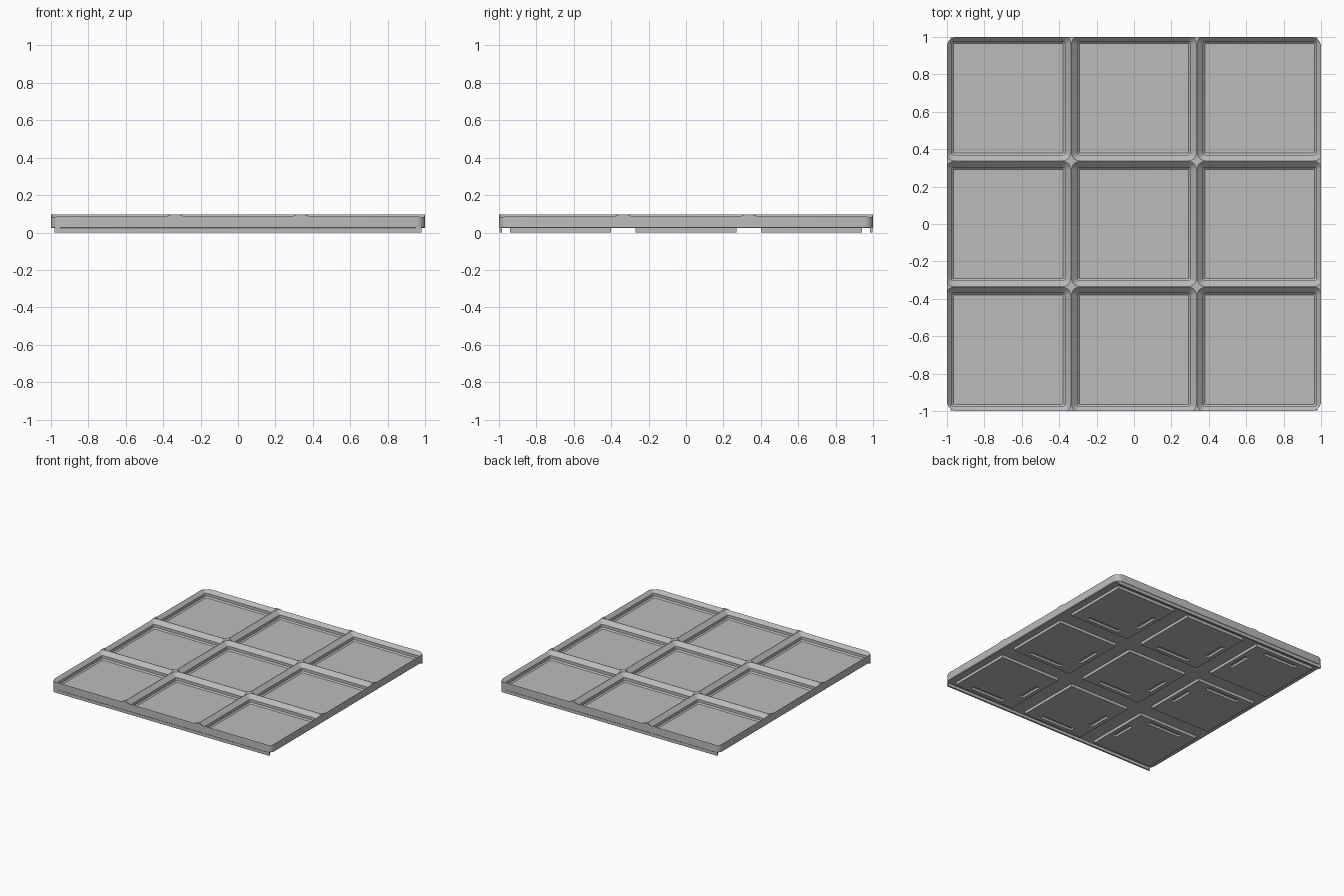
import bpy, bmesh, math

if "Cube" in bpy.data.objects:
    bpy.data.objects.remove(bpy.data.objects["Cube"], do_unlink=True)

PITCH = 0.672                 # spacing of the cells
TOP, BASE, FLOOR = 0.095, 0.023, 0.03
CELLS = [(i * PITCH, j * PITCH) for i in (-1, 0, 1) for j in (-1, 0, 1)]

grey = bpy.data.materials.new("plain grey")
grey.use_nodes = True
grey.diffuse_color = (0.5, 0.5, 0.5, 1)
grey.node_tree.nodes["Principled BSDF"].inputs["Base Color"].default_value = (0.5, 0.5, 0.5, 1)


def finish(name, bm):
    bmesh.ops.recalc_face_normals(bm, faces=bm.faces)
    mesh = bpy.data.meshes.new(name)
    bm.to_mesh(mesh)
    bm.free()
    mesh.materials.append(grey)
    obj = bpy.data.objects.new(name, mesh)
    bpy.context.collection.objects.link(obj)
    return obj


def ring(bm, cx, cy, half, radius, z, seg=5):
    """Rounded square loop of vertices."""
    verts = []
    for corner in range(4):
        mid = math.radians(45 + 90 * corner)
        ox = math.copysign(half - radius, math.cos(mid))
        oy = math.copysign(half - radius, math.sin(mid))
        for k in range(seg + 1):
            a = math.radians(90 * corner + 90 * k / seg)
            verts.append(bm.verts.new((cx + ox + radius * math.cos(a),
                                       cy + oy + radius * math.sin(a), z)))
    return verts


def loft(bm, cx, cy, levels):
    """Closed solid through (half size, corner radius, height) levels."""
    rings = [ring(bm, cx, cy, *level) for level in levels]
    n = len(rings[0])
    for low, high in zip(rings, rings[1:]):
        for k in range(n):
            bm.faces.new((low[k], low[(k + 1) % n], high[(k + 1) % n], high[k]))
    bm.faces.new(rings[0][::-1])
    bm.faces.new(rings[-1])


def box(bm, x, y, sx, sy, z0, z1):
    made = bmesh.ops.create_cube(bm, size=1)["verts"]
    for v in made:
        v.co = (x + v.co.x * sx, y + v.co.y * sy, (z0 + z1) / 2 + v.co.z * (z1 - z0))


def cut(target, cutter):
    mod = target.modifiers.new("cut", "BOOLEAN")
    mod.operation = "DIFFERENCE"
    mod.solver = "EXACT"
    mod.object = cutter
    bpy.context.view_layer.objects.active = target
    bpy.ops.object.modifier_apply(modifier=mod.name)
    bpy.data.objects.remove(cutter, do_unlink=True)


# Tray slab with a rounded outline
bm = bmesh.new()
loft(bm, 0, 0, [(0.995, 0.045, BASE), (1, 0.05, BASE + 0.005), (1, 0.05, TOP)])
tray = finish("grid_tray", bm)

# Stepped, sloping pockets that leave ridges between the cells
bm = bmesh.new()
mouth = PITCH / 2 - 0.002
for x, y in CELLS:
    loft(bm, x, y, [(mouth - 0.042, 0.003, FLOOR),
                    (mouth - 0.032, 0.01, FLOOR + 0.01),
                    (mouth - 0.032, 0.01, TOP - 0.032),
                    (mouth, 0.042, TOP),
                    (mouth, 0.042, TOP + 0.03)])
cut(tray, finish("pocket_cutter", bm))

# Square foot pads under the cells
bm = bmesh.new()
for x, y in CELLS:
    box(bm, x, y, 0.54, 0.54, 0, BASE + 0.002)
pads = finish("foot_pads", bm)

# Two short slots in each pad, turned around in the last column
bm = bmesh.new()
for x, y in CELLS:
    side = 1 if x < -0.1 else -1
    box(bm, x, y + side * 0.22, 0.3, 0.035, -0.01, 0.018)
    box(bm, x + side * 0.22, y, 0.035, 0.19, -0.01, 0.018)
cut(pads, finish("slot_cutter", bm))

# Thin rails under the front and back edges
for name, side in (("front_rail", -1), ("back_rail", 1)):
    bm = bmesh.new()
    box(bm, 0, side * 0.99, 1.96, 0.014, 0, BASE + 0.006)
    finish(name, bm)

# Smooth only the rounded corners
bpy.ops.object.select_all(action="DESELECT")
tray.select_set(True)
bpy.context.view_layer.objects.active = tray
bpy.ops.object.shade_smooth_by_angle(angle=math.radians(25))
